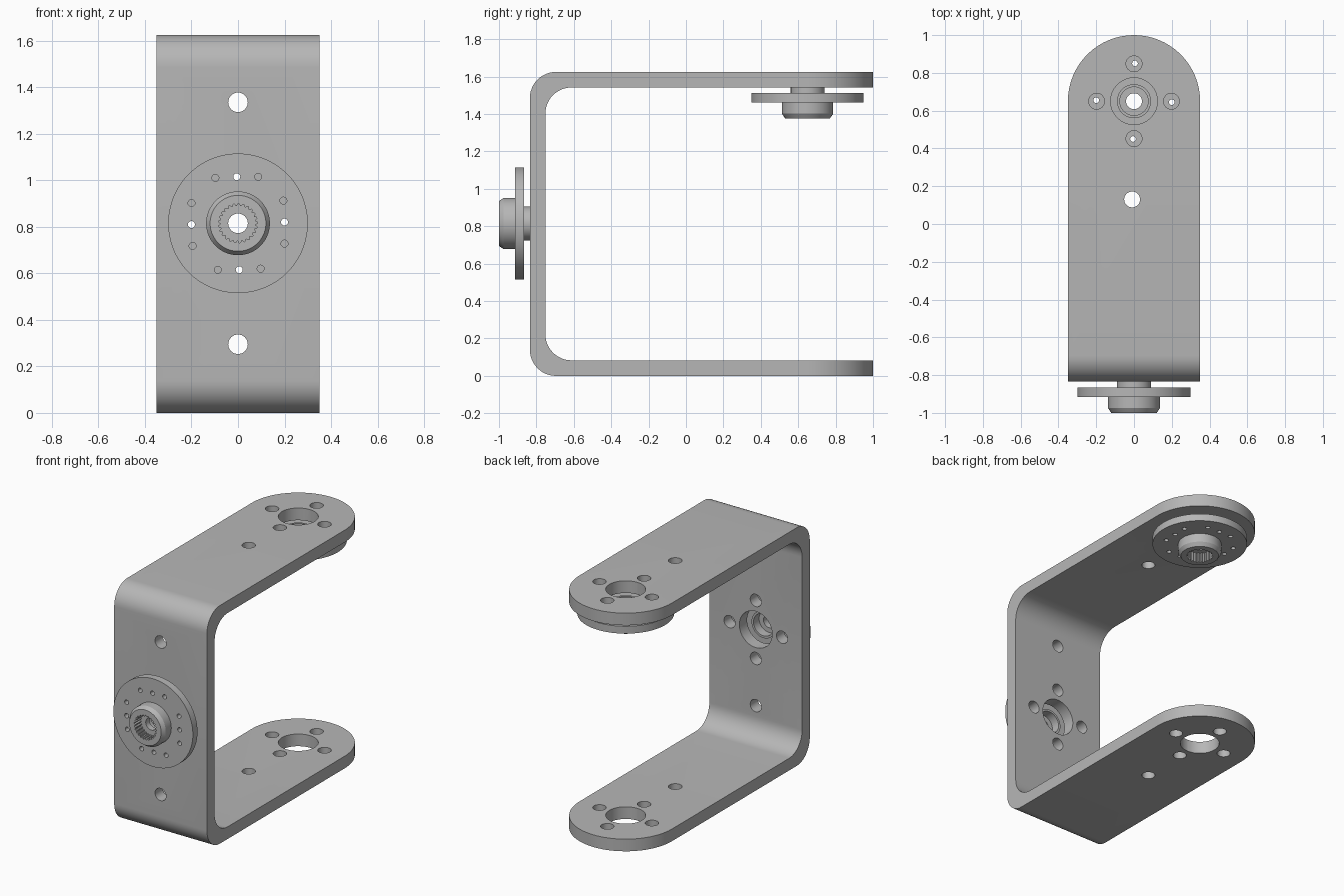
import bpy, bmesh, math
from mathutils import Matrix, Vector

if "Cube" in bpy.data.objects:
    bpy.data.objects.remove(bpy.data.objects["Cube"])

metal = bpy.data.materials.new("grey_metal")
metal.diffuse_color = (0.47, 0.47, 0.47, 1)
metal.use_nodes = True
metal.node_tree.nodes["Principled BSDF"].inputs["Base Color"].default_value = metal.diffuse_color


def make_object(name, bm):
    bmesh.ops.recalc_face_normals(bm, faces=bm.faces)
    me = bpy.data.meshes.new(name)
    bm.to_mesh(me)
    bm.free()
    ob = bpy.data.objects.new(name, me)
    bpy.context.collection.objects.link(ob)
    me.materials.append(metal)
    return ob


def prism(name, points, direction):
    """Extrude a closed outline of 3D points along a direction."""
    bm = bmesh.new()
    face = bm.faces.new([bm.verts.new(p) for p in points])
    res = bmesh.ops.extrude_face_region(bm, geom=[face])
    verts = [g for g in res["geom"] if isinstance(g, bmesh.types.BMVert)]
    bmesh.ops.translate(bm, verts=verts, vec=Vector(direction))
    return make_object(name, bm)


def pins(name, items):
    """Cutter made of separate cylinders: (centre, radius, length, axis)."""
    bm = bmesh.new()
    for centre, radius, length, axis in items:
        m = Matrix.Translation(centre)
        if axis == "Y":
            m = m @ Matrix.Rotation(math.pi / 2, 4, "X")
        bmesh.ops.create_cone(bm, cap_ends=True, segments=32, radius1=radius,
                              radius2=radius, depth=length, matrix=m)
    return make_object(name, bm)


def cut(ob, cutter, operation="DIFFERENCE"):
    mod = ob.modifiers.new("cut", "BOOLEAN")
    mod.operation, mod.solver, mod.object = operation, "EXACT", cutter
    bpy.context.view_layer.update()
    dg = bpy.context.evaluated_depsgraph_get()
    me = bpy.data.meshes.new_from_object(ob.evaluated_get(dg))
    ob.modifiers.clear()
    ob.data = me
    bpy.data.objects.remove(cutter)


def smooth(ob):
    ob.data.shade_smooth()
    ob.data.set_sharp_from_angle(angle=math.radians(30))


def arc(cx, cy, r, a0, a1, n):
    return [(cx + r * math.cos(math.radians(a0 + (a1 - a0) * i / n)),
             cy + r * math.sin(math.radians(a0 + (a1 - a0) * i / n)))
            for i in range(n + 1)]


# Bracket: U-shaped side profile, trimmed by a round-ended plan outline
TOP, BACK, T, R = 1.625, -0.835, 0.083, 0.14
MID, HUB = 0.815, 0.65


def u_corners(off):
    y, lo, hi = BACK + off + R, off + R, TOP - off - R
    return arc(y, hi, R, 90, 180, 12) + arc(y, lo, R, 180, 270, 12)


side = ([(1.2, TOP)] + u_corners(0) + [(1.2, 0), (1.2, T)]
        + u_corners(T)[::-1] + [(1.2, TOP - T)])
bracket = prism("bracket", [(-0.5, y, z) for y, z in side], (1, 0, 0))
plan = [(0.35, -1.5)] + arc(0, HUB, 0.35, 0, 180, 32) + [(-0.35, -1.5)]
cut(bracket, prism("plan", [(x, y, -0.5) for x, y in plan], (0, 0, 3)),
    "INTERSECT")

# Bracket holes: hub, four screws around it, and spare holes
holes = [((0, HUB, MID), 0.124, 2, "Z"), ((-0.01, 0.13, MID), 0.042, 2, "Z"),
         ((0, BACK, MID), 0.124, 0.4, "Y")]
for dx, dy in ((1, 0), (-1, 0), (0, 1), (0, -1)):
    holes.append(((dx * 0.198, HUB + dy * 0.198, MID), 0.042, 2, "Z"))
    holes.append(((dx * 0.198, BACK, MID + dy * 0.198), 0.042, 0.4, "Y"))
for z in (1.335, 0.295):
    holes.append(((0, BACK, z), 0.042, 0.4, "Y"))
cut(bracket, pins("bracket_holes", holes))
smooth(bracket)


# Servo horn: lathed flange with neck, chamfered boss and toothed socket
def horn(name, matrix):
    n = 100
    profile = [(0.075, 0), (0.09, 0), (0.09, 0.03), (0.30, 0.03), (0.30, 0.08),
               (0.137, 0.08), (0.137, 0.14), (0.12, 0.165), (0.08, 0.165),
               (0.08, 0.10), (0.042, 0.10), (0.042, 0.06), (0.075, 0.06)]
    bm = bmesh.new()
    rings = []
    for r, z in profile:
        ring = []
        for i in range(n):
            a = 2 * math.pi * i / n
            tooth = (0.004 if i % 4 < 2 else -0.005) if r == 0.08 else 0
            ring.append(bm.verts.new(((r + tooth) * math.cos(a),
                                      (r + tooth) * math.sin(a), z)))
        rings.append(ring)
    for k in range(len(rings)):
        a, b = rings[k], rings[(k + 1) % len(rings)]
        for i in range(n):
            j = (i + 1) % n
            bm.faces.new((a[i], a[j], b[j], b[i]))
    ob = make_object(name, bm)
    # twelve small flange holes in four groups of three
    items = []
    for k in range(4):
        for da, r in ((-25, 0.218), (0, 0.2), (25, 0.218)):
            t = math.radians(91.5 + 90 * k + da)
            items.append(((r * math.cos(t), r * math.sin(t), 0.055),
                          0.015, 0.2, "Z"))
    cut(ob, pins("flange_holes", items))
    smooth(ob)
    ob.matrix_world = matrix


horn("front_horn", Matrix.Translation((0, BACK, MID))
     @ Matrix.Rotation(math.pi / 2, 4, "X"))
horn("top_horn", Matrix.Translation((0, HUB, TOP - T))
     @ Matrix.Rotation(math.pi, 4, "X"))
